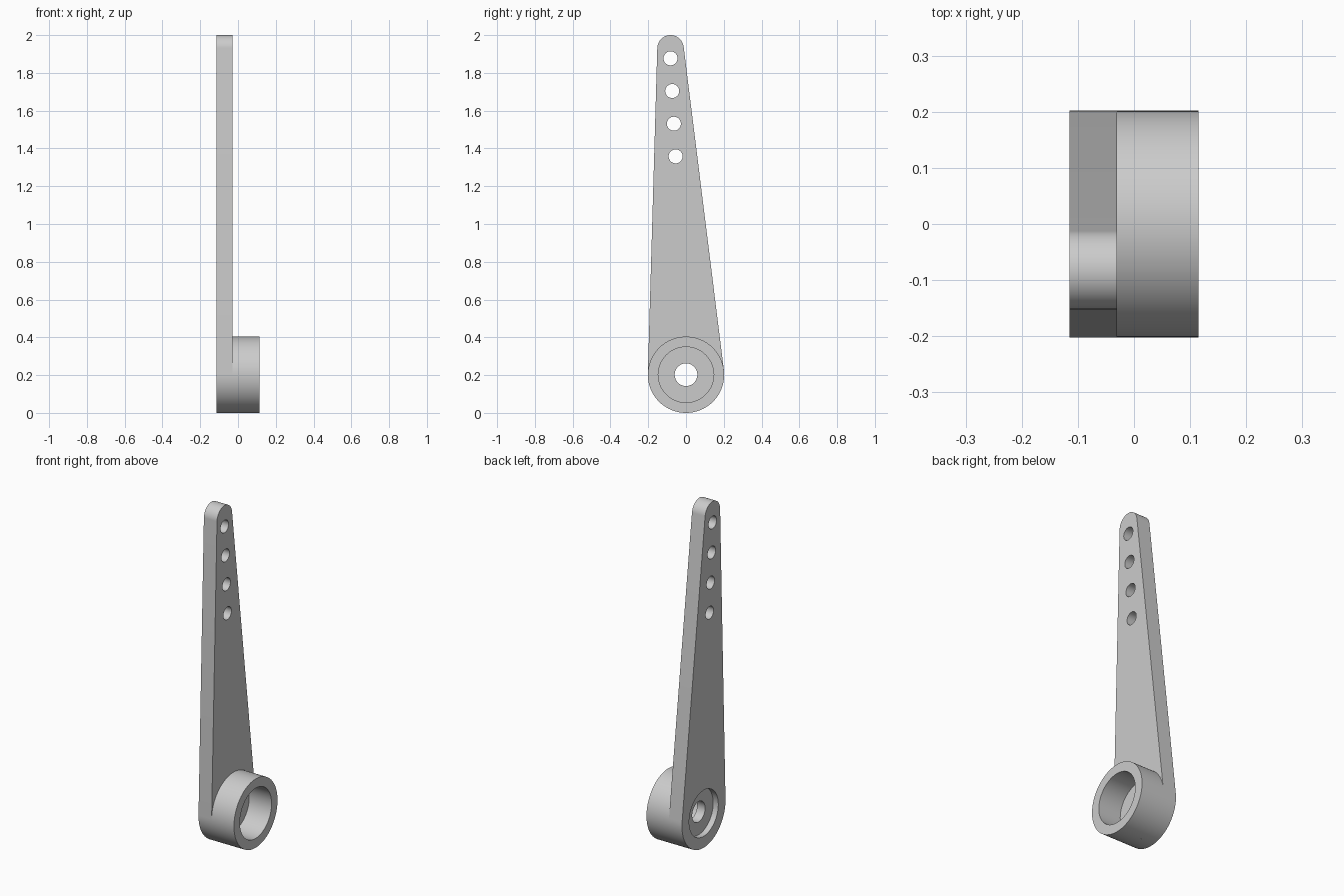
import bpy, bmesh, math
from mathutils import Vector

if "Cube" in bpy.data.objects:
    bpy.data.objects.remove(bpy.data.objects["Cube"], do_unlink=True)

BACK, FACE, RIM = -0.115, -0.03, 0.115      # x of arm back, arm face, hub rim
HUB_Z, HUB_R = 0.202, 0.202
TIP_Y, TIP_Z, TIP_R = -0.082, 1.93, 0.07
SEG = 96

grey = bpy.data.materials.new("grey_plastic")
grey.use_nodes = True
colour = (0.6, 0.6, 0.6, 1)
grey.diffuse_color = colour
grey.node_tree.nodes["Principled BSDF"].inputs["Base Color"].default_value = colour


def make_object(name, bm):
    bmesh.ops.recalc_face_normals(bm, faces=bm.faces)
    mesh = bpy.data.meshes.new(name)
    bm.to_mesh(mesh)
    bm.free()
    mesh.materials.append(grey)
    obj = bpy.data.objects.new(name, mesh)
    bpy.context.collection.objects.link(obj)
    return obj


def arc(y, z, r, start, end, n):
    steps = [start + (end - start) * i / n for i in range(n + 1)]
    return [(y + r * math.cos(a), z + r * math.sin(a)) for a in steps]


def prism(name, outline, x0, x1):
    bm = bmesh.new()
    base = bm.faces.new([bm.verts.new((x0, y, z)) for y, z in outline])
    top = bmesh.ops.extrude_face_region(bm, geom=[base], use_keep_orig=True)["geom"]
    verts = [v for v in top if isinstance(v, bmesh.types.BMVert)]
    bmesh.ops.translate(bm, verts=verts, vec=(x1 - x0, 0, 0))
    return make_object(name, bm)


def drill(target, y, z, r, x0, x1, n):
    cutter = prism("cutter", arc(y, z, r, 0, math.tau, n)[:-1], x0, x1)
    cutter.hide_render = True
    mod = target.modifiers.new("drill", "BOOLEAN")
    mod.operation, mod.solver, mod.object = "DIFFERENCE", "EXACT", cutter
    bpy.context.view_layer.objects.active = target
    bpy.ops.object.modifier_apply(modifier=mod.name)
    bpy.data.objects.remove(cutter, do_unlink=True)


# Tapered arm: two round ends joined by their common tangents
axis = Vector((TIP_Y, TIP_Z - HUB_Z))
lean = math.atan2(axis.y, axis.x)
spread = math.acos((HUB_R - TIP_R) / axis.length)
outline = arc(TIP_Y, TIP_Z, TIP_R, lean - spread, lean + spread, SEG // 2)
outline += arc(0, HUB_Z, HUB_R, lean + spread, lean - spread + math.tau, SEG // 2)
arm = prism("arm", outline, BACK, FACE)

# Screw recess, shaft hole and four linkage holes
drill(arm, 0, HUB_Z, 0.135, BACK - 0.1, BACK + 0.033, SEG)
drill(arm, 0, HUB_Z, 0.06, BACK - 0.1, FACE + 0.1, SEG // 2)
for i in range(4):
    drill(arm, TIP_Y + 0.009 * i, 1.877 - 0.173 * i, 0.037,
          BACK - 0.1, FACE + 0.1, SEG // 2)

# Hub collar: bore wall, rim and outer wall turned around the x axis
bm = bmesh.new()
profile = [(FACE, 0.147), (RIM, 0.147), (RIM, HUB_R), (FACE, HUB_R)]
verts = [bm.verts.new((x, 0, HUB_Z + r)) for x, r in profile]
edges = [bm.edges.new(pair) for pair in zip(verts, verts[1:])]
bmesh.ops.spin(bm, geom=verts + edges, cent=(0, 0, HUB_Z), axis=(1, 0, 0),
               angle=math.tau, steps=SEG, use_merge=True)
bmesh.ops.remove_doubles(bm, verts=bm.verts, dist=0.0001)
collar = make_object("hub_collar", bm)

# Smooth round walls, crisp edges
bpy.ops.object.select_all(action="DESELECT")
for obj in (arm, collar):
    obj.select_set(True)
bpy.context.view_layer.objects.active = arm
bpy.ops.object.shade_smooth_by_angle(angle=math.radians(30))
